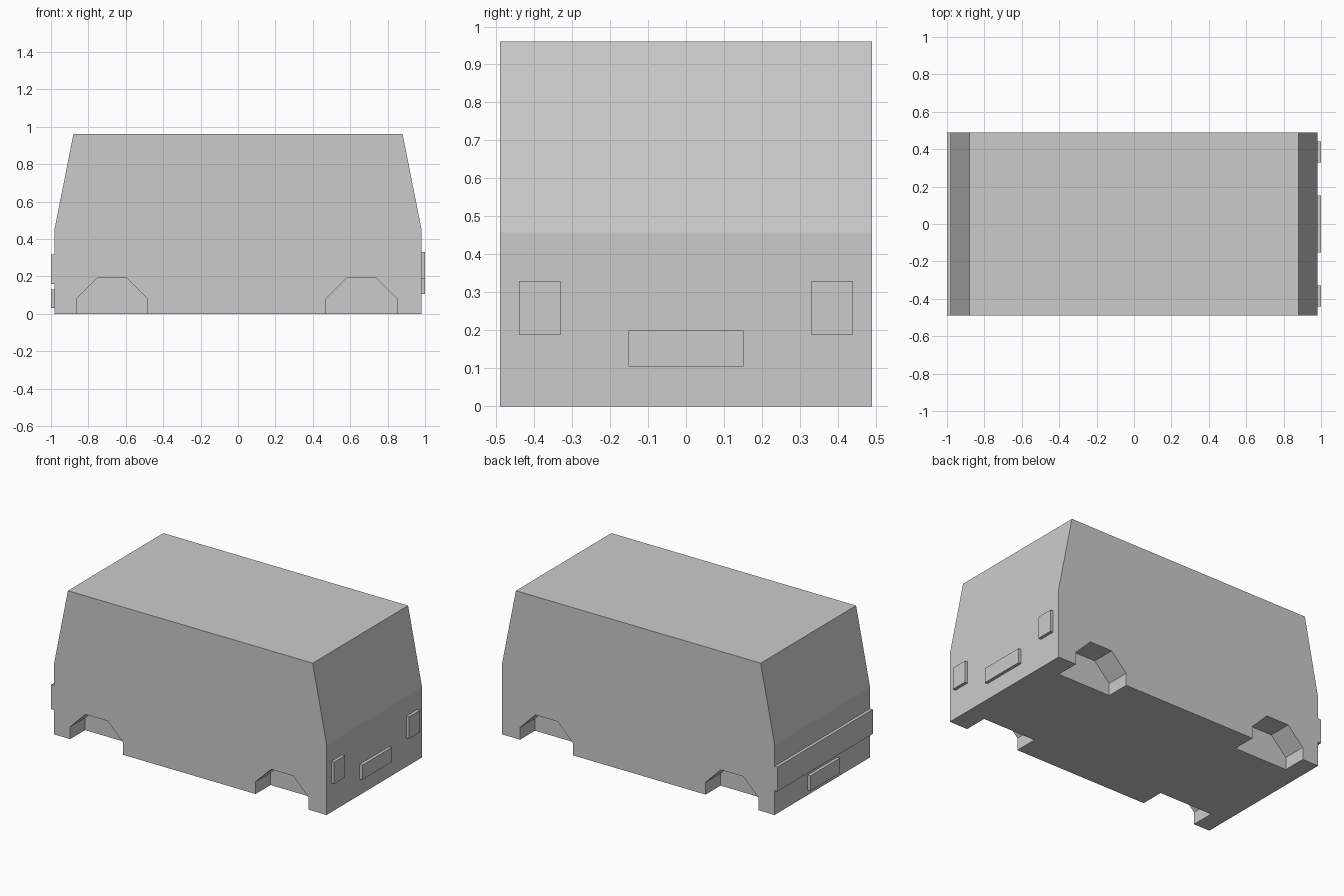
import bpy, bmesh

if "Cube" in bpy.data.objects:
    bpy.data.objects.remove(bpy.data.objects["Cube"])


def prism(name, profile, y0, y1):
    """Extrude an XZ profile along Y from y0 to y1."""
    bm = bmesh.new()
    face = bm.faces.new([bm.verts.new((x, y0, z)) for x, z in profile])
    ext = bmesh.ops.extrude_face_region(bm, geom=[face])
    verts = [g for g in ext["geom"] if isinstance(g, bmesh.types.BMVert)]
    bmesh.ops.translate(bm, verts=verts, vec=(0, y1 - y0, 0))
    bmesh.ops.recalc_face_normals(bm, faces=bm.faces)
    mesh = bpy.data.meshes.new(name)
    bm.to_mesh(mesh)
    bm.free()
    obj = bpy.data.objects.new(name, mesh)
    bpy.context.collection.objects.link(obj)
    return obj


def box(name, x0, x1, y0, y1, z0, z1):
    return prism(name, [(x0, z0), (x1, z0), (x1, z1), (x0, z1)], y0, y1)


W = 0.49       # half width
ARCH = 0.153   # wheel arch depth

# Van body with both ends raked above the waistline
body = prism("body", [(-0.98, 0), (0.98, 0), (0.98, 0.457),
                      (0.88, 0.96), (-0.88, 0.96), (-0.98, 0.457)], -W, W)

# Four faceted wheel arches cut into the sides
for cx in (-0.674, 0.66):
    for s in (-1, 1):
        arch = [(cx - 0.19, -0.1), (cx + 0.19, -0.1), (cx + 0.19, 0.08),
                (cx + 0.08, 0.19), (cx - 0.08, 0.19), (cx - 0.19, 0.08)]
        y0, y1 = sorted((s * (W - ARCH), s * (W + 0.1)))
        cutter = prism("wheel_arch_cutter", arch, y0, y1)
        cutter.hide_render = True
        mod = body.modifiers.new("wheel_arch", "BOOLEAN")
        mod.operation, mod.solver, mod.object = "DIFFERENCE", "EXACT", cutter
        bpy.context.view_layer.objects.active = body
        bpy.ops.object.modifier_apply(modifier=mod.name)
        bpy.data.objects.remove(cutter)

# Headlights and front plate
box("headlight_right", 0.975, 1.0, -0.44, -0.33, 0.188, 0.33)
box("headlight_left", 0.975, 1.0, 0.33, 0.44, 0.188, 0.33)
box("front_plate", 0.975, 1.0, -0.152, 0.152, 0.105, 0.20)

# Full-width tail strip and rear plate
box("tail_light_strip", -1.0, -0.975, -W, W, 0.158, 0.317)
box("rear_plate", -1.0, -0.975, -0.152, 0.152, 0.032, 0.13)
